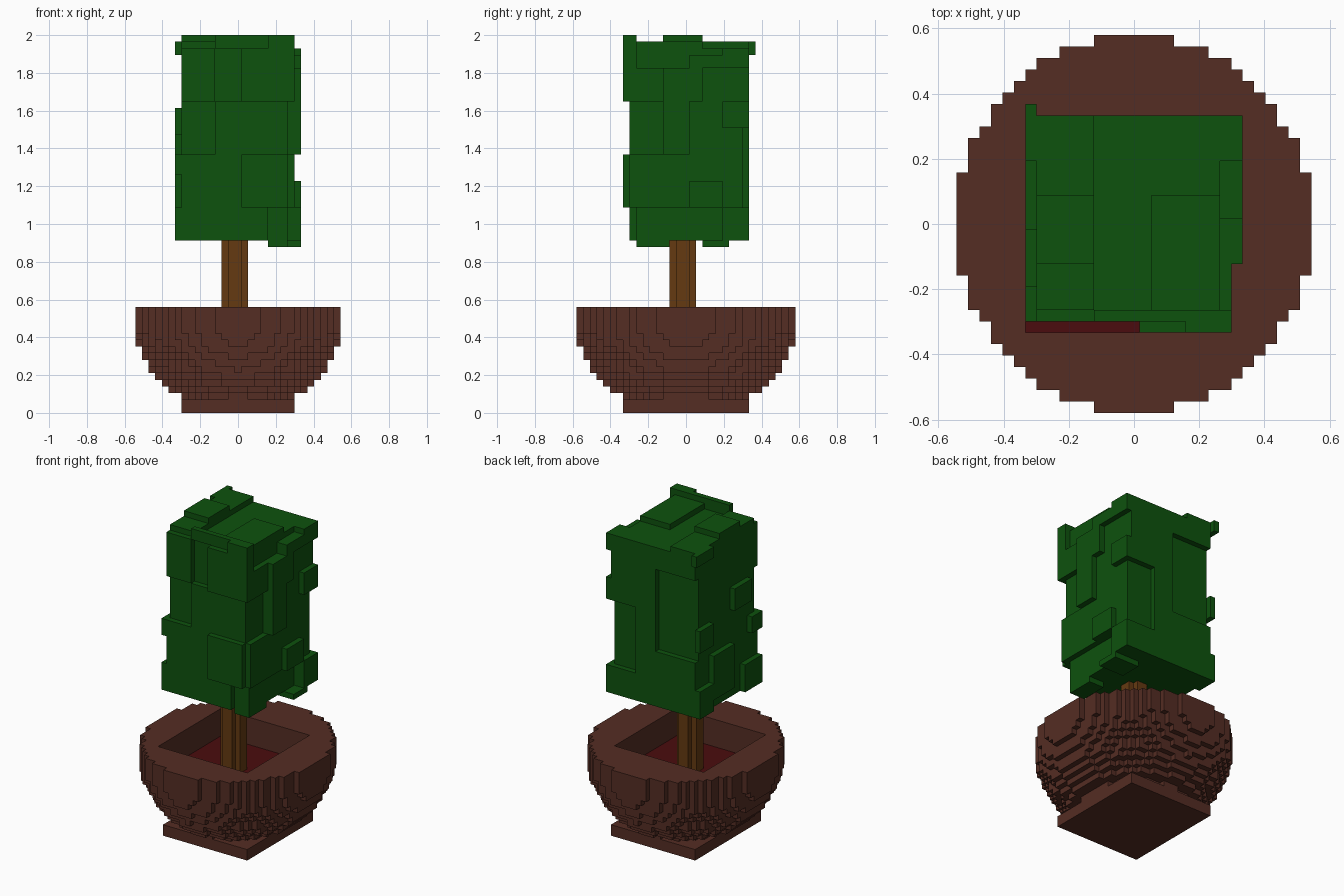
import bpy, bmesh, math
from mathutils import Vector

if "Cube" in bpy.data.objects:
    bpy.data.objects.remove(bpy.data.objects["Cube"], do_unlink=True)

U = 2 / 57  # size of one block


def material(name, rgb):
    m = bpy.data.materials.new(name)
    m.use_nodes = True
    m.diffuse_color = (*rgb, 1)
    bsdf = m.node_tree.nodes["Principled BSDF"]
    bsdf.inputs["Base Color"].default_value = (*rgb, 1)
    bsdf.inputs["Roughness"].default_value = 0.9
    return m


def box(x0, x1, y0, y1, z0, z1):
    """Set of block cells filling a box given in block units."""
    r = lambda a, b: range(math.ceil(a), math.ceil(b))
    return {(x, y, z) for x in r(x0, x1) for y in r(y0, y1) for z in r(z0, z1)}


def build(name, cells, mat):
    """Outer skin of a set of block cells as one mesh."""
    bm = bmesh.new()
    verts = {}

    def vert(p):
        key = tuple(round(c * 2) for c in p)
        if key not in verts:
            verts[key] = bm.verts.new(p * U)
        return verts[key]

    for c in cells:
        mid = Vector(c) + Vector((0, 0, 0.5))
        for axis in range(3):
            for s in (-1, 1):
                n = [0, 0, 0]
                n[axis] = s
                if (c[0] + n[0], c[1] + n[1], c[2] + n[2]) in cells:
                    continue
                n = Vector(n)
                a = Vector((0, 0, 0))
                a[(axis + 1) % 3] = 1
                b = n.cross(a)
                corners = ((-1, -1), (1, -1), (1, 1), (-1, 1))
                bm.faces.new([vert(mid + (n + a * i + b * j) / 2) for i, j in corners])
    me = bpy.data.meshes.new(name)
    bm.to_mesh(me)
    bm.free()
    me.materials.append(mat)
    ob = bpy.data.objects.new(name, me)
    bpy.context.collection.objects.link(ob)
    return ob


green = material("leaf green", (0.0042, 0.085, 0.0042))
brown = material("clay brown", (0.089, 0.026, 0.017))
wood = material("trunk brown", (0.13, 0.042, 0.0056))
red = material("dark red soil", (0.07, 0.0037, 0.0044))

# Bowl: stepped oval layers (squared radii from the bottom up) on a square foot
bowl = box(-8.5, 8.5, -9.5, 9.5, 0, 2)
layers = [75, 112, 135, 158, 178, 190, 207, 220, 233, 238] + [241.7] * 4
for z, r2 in enumerate(layers, 2):
    for x in range(-15, 16):
        for y in range(-16, 17):
            if x * x + 0.9043 * y * y <= r2:
                bowl.add((x, y, z))
bowl -= box(-9.5, 8.5, -9.5, 8.5, 10, 16)
build("bowl", bowl, brown)

# Soil and trunk
build("soil", box(-9.5, 8.5, -9.5, 8.5, 10, 11), red)
trunk = box(-2.5, 1.5, -1.5, 0.5, 11, 26) | box(-1.5, 0.5, -2.5, 1.5, 11, 26)
build("trunk", trunk, wood)

# Foliage: a block with hollows cut in and slabs added on each side
leaves = box(-8.5, 8.5, -8.5, 9.5, 26, 55)
hollows = [
    # front
    (-8.5, -3.5, -8.5, -7.5, 39, 47), (-3.5, 0.5, -8.5, -7.5, 47, 55),
    (4.5, 8.5, -8.5, -7.5, 26, 31),
    # back
    (-8.5, -0.5, 8.5, 9.5, 36, 51), (3.5, 8.5, 8.5, 9.5, 31, 43),
    # left side
    (7.5, 8.5, -8.5, -3.5, 39, 47), (7.5, 8.5, -7.5, 0.5, 52, 55),
    (7.5, 8.5, 0.5, 5.5, 54, 55), (7.5, 8.5, -8.5, 5.5, 26, 31),
]
slabs = [
    # front
    (0.5, 4.5, -9.5, -8.5, 47, 55), (4.5, 8.5, -9.5, -7.5, 47, 57),
    (0.5, 7.5, -9.5, -8.5, 31, 39),
    # left side
    (8.5, 9.5, 5.5, 9.5, 52, 55), (8.5, 9.5, 0.5, 5.5, 52, 54),
    (8.5, 9.5, -3.5, 2.5, 47, 52), (8.5, 9.5, 5.5, 9.5, 43, 47),
    (8.5, 9.5, -3.5, 0.5, 39, 47), (8.5, 9.5, 0.5, 5.5, 31, 35),
    (8.5, 9.5, 5.5, 9.5, 26, 31),
    # right side
    (-9.5, -8.5, 5.5, 10.5, 54, 56), (-9.5, -8.5, -5.5, -0.5, 42, 46),
    (-9.5, -8.5, 5.5, 9.5, 38, 42), (-9.5, -8.5, -8.5, -5.5, 36, 39),
    (-9.5, -8.5, -0.5, 5.5, 28, 36), (-9.5, -8.5, -8.5, -3.5, 26, 31),
    (-9.5, -8.5, 5.5, 9.5, 26, 31),
    # top
    (-8.5, -3.5, -7.5, 9.5, 55, 56), (-8.5, -3.5, -3.5, 2.5, 56, 57),
    (1.5, 7.5, -7.5, 2.5, 55, 56), (-3.5, 4.5, -8.5, -7.5, 55, 57),
    # underside
    (4.5, 7.5, -7.5, -2.5, 25, 26), (4.5, 9.5, 2.5, 6.5, 25, 26),
]
for h in hollows:
    leaves -= box(*h)
for s in slabs:
    leaves |= box(*s)
build("foliage", leaves, green)
